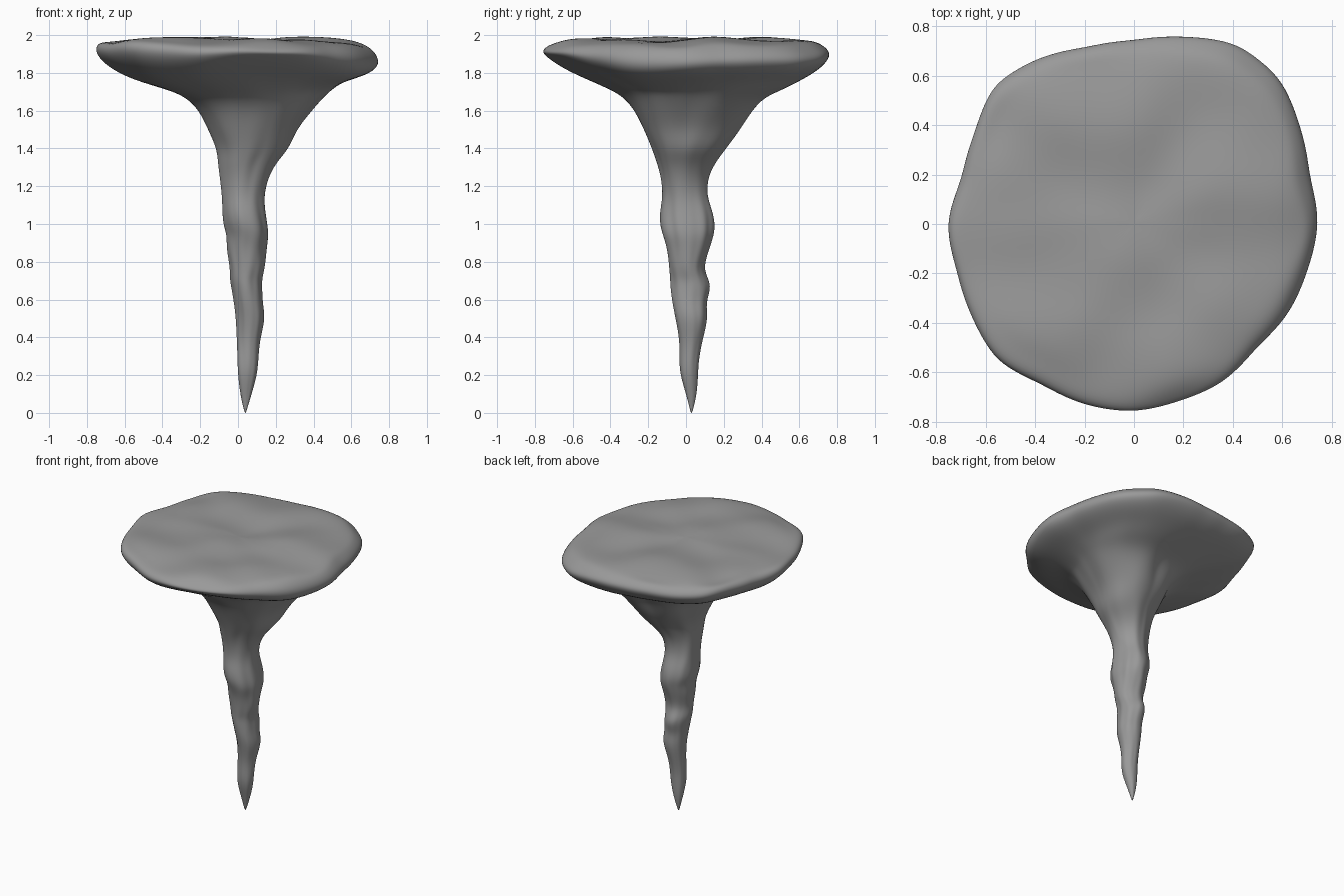
import bpy
import bmesh
from math import cos, sin, pi
from mathutils import Vector, noise

default_cube = bpy.data.objects.get("Cube")
if default_cube:
    bpy.data.objects.remove(default_cube, do_unlink=True)

SIDES = 48

# Plate outline: radius for every 15 degrees, counted from +x towards +y
RIM = [.75, .74, .782, .838, .842, .787, .745, .742, .775, .798, .743, .72,
       .755, .74, .755, .78, .747, .757, .76, .742, .738, .71, .728, .733]

# Hanging spike: height, then left/right limits and front/back limits
RINGS = [
    (.1, .012, .074, 0, .057),
    (.2, 0, .103, -.033, .063),
    (.28, -.002, .108, -.036, .066),
    (.38, -.005, .112, -.03, .085),
    (.5, -.012, .145, -.056, .12),
    (.58, -.02, .13, -.073, .105),
    (.66, -.033, .127, -.08, .13),
    (.71, -.042, .125, -.08, .115),
    (.77, -.038, .142, -.086, .088),
    (.87, -.058, .152, -.096, .122),
    (.94, -.055, .164, -.12, .145),
    (1, -.078, .158, -.138, .154),
    (1.07, -.084, .146, -.138, .144),
    (1.15, -.086, .138, -.121, .11),
    (1.25, -.098, .16, -.13, .113),
    (1.33, -.107, .2, -.157, .15),
    (1.4, -.113, .262, -.187, .2),
    (1.5, -.163, .292, -.237, .272),
    (1.6, -.212, .373, -.283, .323),
    (1.67, -.275, .435, -.33, .382),
    (1.71, -.37, .48, -.395, .47),
    (1.76, -.555, .565, -.52, .58),
    (1.81, -.675, .695, -.645, .69),
    (1.86, -.74, .755, -.725, .745),
    (1.905, -.763, .75, -.765, .762),
    (1.945, -.745, .715, -.738, .72),
]

# Top surface: share of the rim outline and height
CAP = [(.9, 1.965), (.8, 1.976), (.65, 1.979), (.5, 1.979),
       (.35, 1.979), (.2, 1.979), (.08, 1.979)]


def smoothstep(low, high, value):
    t = min(1, max(0, (value - low) / (high - low)))
    return t * t * (3 - 2 * t)


def rim_radius(angle):
    """Outline radius, eased between the listed angles."""
    step = angle / (2 * pi) * len(RIM)
    i = int(step)
    return RIM[i % len(RIM)] * (1 - step + i) + RIM[(i + 1) % len(RIM)] * (step - i)


def spike_ring(z, left, right, front, back):
    """Uneven oval on the spike that turns into the plate outline near the top."""
    centre = Vector(((left + right) / 2, (front + back) / 2, 0))
    to_rim = smoothstep(1.55, 1.85, z)
    buttress = smoothstep(1.15, 1.5, z) * (1 - smoothstep(1.7, 1.82, z))
    under_rim = smoothstep(1.68, 1.85, z)
    lumpy = 1 - to_rim
    points = []
    for k in range(SIDES):
        a = 2 * pi * k / SIDES
        scale = 1 + to_rim * (rim_radius(a) / .755 - 1)
        # Broad lumps drawn out along the height, with smaller dents on them
        scale += lumpy * .07 * noise.noise((cos(a) * 1.3, sin(a) * 1.3, z * 3))
        scale += lumpy * .06 * noise.noise((cos(a) * 2.5, sin(a) * 2.5, z * 6 + 9))
        # Buttresses under the plate at the back left and front right
        twist = sin(2 * a)
        scale += buttress * (max(0, twist) * (.13 + .06 * cos(a - pi / 4))
                             + min(0, twist) * .06)
        p = centre + Vector((cos(a) * (right - left) / 2 * scale,
                             sin(a) * (back - front) / 2 * scale, z))
        p.z += under_rim * (.018 * noise.noise((p.x * 3, p.y * 3, 5)) - .018 * p.x)
        # Wavy lower lip, hollow at the front and sagging to both sides of it
        d = a - 1.58 * pi
        p.z += (under_rim * (1 - smoothstep(1.84, 1.94, z))
                * .04 * cos(3 * d) * max(0, cos(d)))
        points.append(p)
    return points


def cap_ring(share, z):
    """Gently rolling ring of the top surface."""
    points = []
    for k in range(SIDES):
        a = 2 * pi * k / SIDES
        r = rim_radius(a) * share
        p = Vector((cos(a) * r, sin(a) * r, z))
        p.z += .028 * noise.noise((p.x * 3.5, p.y * 3.5, 2))
        p.z -= .02 * max(0, p.x) * smoothstep(.5, .9, share)
        points.append(p)
    return points


# Loft the tip, spike, plate edge and top into one closed skin
bm = bmesh.new()
tip_ring = spike_ring(.012, .032, .046, .022, .036)
all_rings = [tip_ring] + [spike_ring(*r) for r in RINGS] + [cap_ring(*c) for c in CAP]
loops = [[bm.verts.new(p) for p in ring] for ring in all_rings]
for lower, upper in zip(loops, loops[1:]):
    for k in range(SIDES):
        n = (k + 1) % SIDES
        bm.faces.new((lower[k], lower[n], upper[n], upper[k]))
tip = bm.verts.new((.039, .029, -.003))
middle = bm.verts.new((0, 0, 1.979))
for k in range(SIDES):
    n = (k + 1) % SIDES
    bm.faces.new((tip, loops[0][n], loops[0][k]))
    bm.faces.new((middle, loops[-1][k], loops[-1][n]))
bmesh.ops.recalc_face_normals(bm, faces=bm.faces)
for face in bm.faces:
    face.smooth = True

mesh = bpy.data.meshes.new("stalactite")
bm.to_mesh(mesh)
bm.free()
stalactite = bpy.data.objects.new("stalactite", mesh)
bpy.context.collection.objects.link(stalactite)

# Rounded stone surface
rounding = stalactite.modifiers.new("rounding", "SUBSURF")
rounding.levels = rounding.render_levels = 2

# Grey stone
stone = bpy.data.materials.new("grey_stone")
stone.use_nodes = True
colour = (.32, .32, .32, 1)
stone.diffuse_color = colour
shader = next(n for n in stone.node_tree.nodes if n.type == "BSDF_PRINCIPLED")
shader.inputs["Base Color"].default_value = colour
shader.inputs["Roughness"].default_value = .8
mesh.materials.append(stone)
